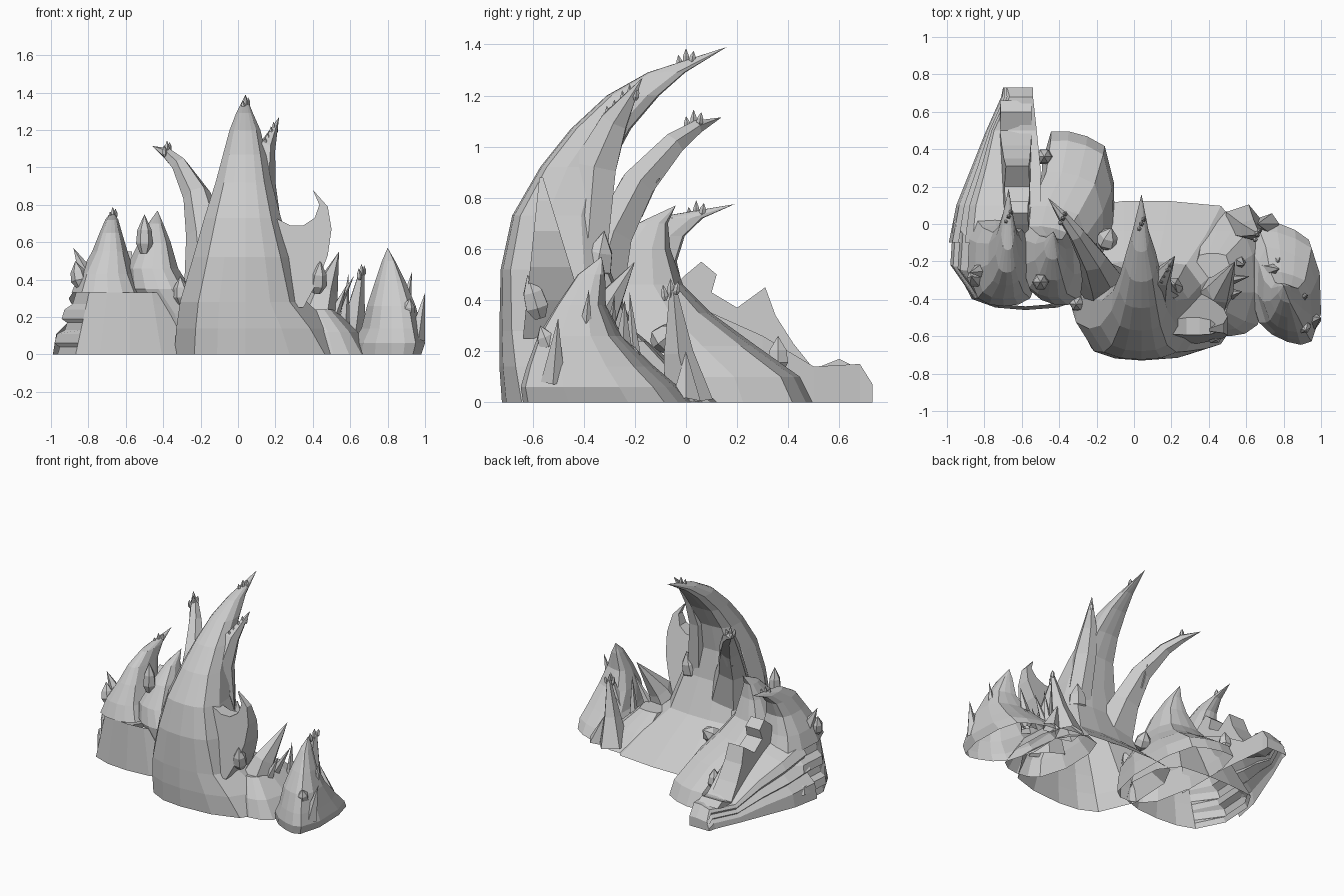
import bpy, bmesh, math
from mathutils import Vector

def finish(name, bm):
    # leave the underside open, as a shell standing on the ground
    for v in bm.verts:
        v.co.z = max(0.0, v.co.z)
    low = [f for f in bm.faces if all(v.co.z < 0.001 for v in f.verts)]
    bmesh.ops.recalc_face_normals(bm, faces=bm.faces[:])
    bmesh.ops.delete(bm, geom=low, context='FACES')
    me = bpy.data.meshes.new(name)
    bm.to_mesh(me)
    bm.free()
    ob = bpy.data.objects.new(name, me)
    bpy.context.collection.objects.link(ob)
    return ob

def skin(name, rings, cap_start=True, cap_end=True):
    # joins rings of points into one faceted shell
    bm = bmesh.new()
    vs = [[bm.verts.new(p) for p in r] for r in rings]
    n = len(vs[0])
    for a, b in zip(vs, vs[1:]):
        for i in range(n):
            j = (i + 1) % n
            bm.faces.new((a[i], a[j], b[j], b[i]))
    if cap_start:
        bm.faces.new(vs[0])
    if cap_end:
        bm.faces.new(vs[-1])
    bmesh.ops.remove_doubles(bm, verts=bm.verts[:], dist=0.0005)
    return finish(name, bm)

HALF = [(0, 0), (0.4, 0.02), (0.72, 0.09), (1, 0.38), (0.96, 0.75), (0.72, 0.95)]
SECTION = HALF + [(0.25, 0.98), (-0.25, 0.98)] + [(-u, v) for u, v in HALF[:0:-1]]

def body(name, slices, mid=None, shear=0, ripple=None, cap_end=True):
    # slices: x min, x max, y front, y back, z; ripple moves the left edge only
    rings = []
    for i, (x0, x1, y0, y1, z) in enumerate(slices):
        m = (x0 + x1) / 2 if mid is None else max(x0, min(x1, mid))
        rings.append([(m + u * ((x1 - m) if u > 0 else (m - x0)) +
                       (ripple[i % len(ripple)] if ripple and u < -0.84 else 0),
                       y0 + v * (y1 - y0) + shear * u * (y1 - y0), z) for u, v in SECTION])
    return skin(name, rings, False, cap_end)

def horn(name, pts, sides=6):
    # pts: x, y, z, half width, half depth along a curved path
    rings = []
    for i, (x, y, z, w, d) in enumerate(pts):
        a = Vector(pts[max(i - 1, 0)][:3])
        b = Vector(pts[min(i + 1, len(pts) - 1)][:3])
        t = (b - a).normalized()
        n = t.cross(Vector((1, 0, 0))).normalized()
        s = n.cross(t)
        c = Vector((x, y, z))
        rings.append([c + s * w * math.cos(k * math.tau / sides)
                      + n * d * math.sin(k * math.tau / sides) for k in range(sides)])
    return skin(name, rings, False)

def fin(name, profile, sides_of):
    # solid between two copies of a profile; sides_of gives both points
    pairs = [sides_of(a, b) for a, b in profile]
    return skin(name, [[p for p, q in pairs], [q for p, q in pairs]])

def crystal(name, base, tip, r, sides=6):
    b, t = Vector(base), Vector(tip)
    d = t - b
    horn(name, [(*b, r * 0.5, r * 0.5), (*(b + d * 0.25), r, r),
                (*(b + d * 0.6), r * 0.85, r * 0.85), (*t, 0, 0)], sides)

# Central tall claw with its sloping back skirt
body("central_claw", [
    (-0.34, 0.63, -0.72, 0.14, 0), (-0.33, 0.52, -0.73, -0.02, 0.14),
    (-0.31, 0.37, -0.73, -0.19, 0.28), (-0.24, 0.30, -0.725, -0.29, 0.52),
    (-0.18, 0.23, -0.68, -0.32, 0.73), (-0.12, 0.18, -0.57, -0.29, 0.92),
    (-0.08, 0.15, -0.45, -0.21, 1.07), (-0.045, 0.12, -0.31, -0.10, 1.2),
    (-0.01, 0.08, -0.15, 0.0, 1.29), (0.04, 0.04, 0.16, 0.16, 1.39)], 0.04)

# Horns growing from the central claw
horn("left_horn", [(-0.12, -0.36, 0.42, 0.17, 0.13), (-0.17, -0.29, 0.65, 0.11, 0.09),
                   (-0.22, -0.19, 0.85, 0.075, 0.075), (-0.31, -0.05, 1.01, 0.045, 0.05),
                   (-0.38, 0.04, 1.075, 0.03, 0.03), (-0.46, 0.14, 1.115, 0, 0)])
horn("right_horn", [(0.16, -0.39, 0.55, 0.09, 0.09), (0.13, -0.36, 0.92, 0.07, 0.10),
                    (0.15, -0.28, 1.1, 0.05, 0.06), (0.22, -0.17, 1.27, 0, 0)])

# Side hook curling off the central claw
def hook_sides(x, z):
    t = 0.15 * max(0, 1 - z / 0.88) + 0.006
    return (x, -0.57 - t * 0.6, z), (x, -0.57 + t * 1.8, z)
fin("side_hook", [(0.24, 0.25), (0.35, 0.25), (0.43, 0.4), (0.48, 0.53), (0.5, 0.67), (0.48, 0.79),
                  (0.4, 0.88), (0.435, 0.8), (0.41, 0.73), (0.35, 0.69), (0.28, 0.69), (0.2, 0.73)],
    hook_sides)

# Left mass: layered outer wall rising into two curved claws
levels = [0, 0.04, 0.06, 0.11, 0.13, 0.17, 0.19, 0.24, 0.27, 0.33]
ripple = [0.015, 0.015, -0.02, -0.02]
body("left_rock", [(-0.98 + z * 0.30, -0.15 - z * 0.4, -0.46 + z * 0.06, 0.20 - z * 0.5, z)
                   for z in levels], -0.58, 0, ripple, False)
body("left_outer_claw", [(-0.89, -0.5, -0.44, 0.04, 0.33), (-0.85, -0.55, -0.40, 0.0, 0.43),
                         (-0.78, -0.59, -0.33, -0.03, 0.55), (-0.74, -0.62, -0.26, 0.0, 0.65),
                         (-0.71, -0.64, -0.14, 0.07, 0.72), (-0.67, -0.67, 0.19, 0.19, 0.775)])
body("left_inner_claw", [(-0.5, -0.1, -0.40, 0.50, 0), (-0.5, -0.11, -0.40, 0.45, 0.1),
                         (-0.52, -0.16, -0.42, 0.28, 0.22), (-0.6, -0.25, -0.43, 0.10, 0.35),
                         (-0.6, -0.32, -0.39, -0.01, 0.46), (-0.53, -0.36, -0.30, -0.06, 0.6),
                         (-0.48, -0.40, -0.19, -0.07, 0.7), (-0.43, -0.43, -0.04, -0.04, 0.77)],
     None, -0.06)

# Layered wall narrowing to the back left tail
rings = []
for y, h, xl, xr in [(-0.1, 0.42, -0.99, -0.5), (0.1, 0.35, -0.95, -0.5), (0.3, 0.26, -0.87, -0.5),
                     (0.5, 0.14, -0.79, -0.52), (0.68, 0.15, -0.71, -0.54), (0.73, 0.07, -0.70, -0.54)]:
    k = h / 0.42
    rings.append([(xr, y, 0), (xr, y, h), ((xl + 2 * xr) / 3, y, h)] +
                 [(xl + z * 0.35 * k + r * k, y, z * k) for z, r in
                  [(0.36, 0), (0.3, -.02), (0.26, 0.02), (0.2, -.02), (0.17, .02), (0.11, -.02), (0, 0)]])
skin("tail_wall", rings, False)

# Curled crests standing on the tail
def crest_sides(y, z):
    return (-0.72 + 0.1 * (z - 0.1), y, z), (-0.54 - 0.05 * z, y, z)
fin("tail_crests", [(-0.05, 0.3), (-0.05, 0.45), (0.0, 0.5), (0.06, 0.55), (0.12, 0.5), (0.1, 0.43),
                    (0.2, 0.37), (0.31, 0.45), (0.35, 0.34), (0.42, 0.23), (0.5, 0.13),
                    (0.6, 0.17), (0.66, 0.14), (0.5, 0.1)], crest_sides)

# Right mass, rising at the front into a spike, with smaller spikes behind
body("right_rock", [(0.60, 0.98, -0.62, 0.0, 0), (0.61, 1.0, -0.63, -0.05, 0.06),
                    (0.66, 0.98, -0.61, -0.14, 0.14), (0.69, 0.95, -0.57, -0.26, 0.26),
                    (0.73, 0.90, -0.50, -0.32, 0.38), (0.77, 0.84, -0.42, -0.32, 0.5),
                    (0.80, 0.80, -0.33, -0.33, 0.57)], 0.82, -0.12)
body("rock_bridge", [(0.3, 0.72, -0.6, 0.08, 0), (0.32, 0.64, -0.57, -0.03, 0.12),
                     (0.32, 0.52, -0.5, -0.15, 0.24)])
horn("bridge_spike", [(0.40, -0.42, 0.1, 0.13, 0.13), (0.46, -0.35, 0.32, 0.075, 0.085),
                      (0.54, -0.2, 0.55, 0, 0)])
horn("back_spike", [(0.58, 0.01, 0.0, 0.11, 0.1), (0.62, -0.03, 0.2, 0.06, 0.06),
                    (0.66, -0.05, 0.44, 0.015, 0.015)], 5)

# Small thorns: base, tip, radius
thorns = [((0.88, -0.4, 0.2), (0.93, -0.38, 0.44), 0.045), ((0.95, -0.52, 0.08), (1.0, -0.5, 0.33), 0.05),
          ((0.56, -0.2, 0.1), (0.59, -0.22, 0.43), 0.04), ((0.5, -0.3, 0.2), (0.62, -0.28, 0.42), 0.035),
          ((0.5, -0.38, 0.18), (0.58, -0.36, 0.37), 0.04), ((0.70, -0.25, 0.1), (0.78, -0.24, 0.4), 0.06),
          ((-0.22, -0.2, 0.75), (-0.2, -0.1, 0.88), 0.04), ((-0.78, -0.24, 0.36), (-0.88, -0.26, 0.57), 0.07),
          ((0.72, 0.0, 0.0), (0.66, 0.0, 0.2), 0.06)]
for i, (b, t, r) in enumerate(thorns):
    horn("thorn_%d" % i, [(*b, r, r), (*t, 0, 0)], 5)

# Large crystals
gems = [((-0.5, -0.31, 0.54), (-0.5, -0.31, 0.75), 0.045), ((0.19, -0.36, 0.47), (0.22, -0.32, 0.67), 0.065),
        ((-0.84, -0.3, 0.36), (-0.87, -0.28, 0.5), 0.045), ((-0.3, -0.42, 0.27), (-0.31, -0.43, 0.42), 0.045),
        ((-0.16, -0.12, 0.22), (-0.12, -0.02, 0.3), 0.06), ((-0.48, 0.36, 0.12), (-0.48, 0.36, 0.26), 0.045),
        ((0.76, -0.2, 0.08), (0.77, -0.2, 0.22), 0.045), ((0.42, -0.57, 0.33), (0.44, -0.62, 0.5), 0.05),
        ((0.9, -0.53, 0.2), (0.92, -0.57, 0.3), 0.04)]
for i, (b, t, r) in enumerate(gems):
    crystal("crystal_%d" % i, b, t, r)

# Clusters of three little crystals on the tips
clusters = [(0.04, 0.0, 1.33), (-0.38, 0.03, 1.09), (0.19, -0.22, 1.19), (0.66, -0.06, 0.43),
            (-0.67, 0.04, 0.735), (0.16, -0.28, 1.13)]
for i, (x, y, z) in enumerate(clusters):
    for j, (dx, dy, h) in enumerate([(0, 0, 0.055), (0.01, 0.03, 0.045), (-0.01, -0.03, 0.03)]):
        crystal("tip_crystal_%d_%d" % (i, j), (x + dx, y + dy * 0.7, z - 0.02 + dy * 0.4),
                (x + dx * 1.5, y + dy, z + h), 0.014, 5)
